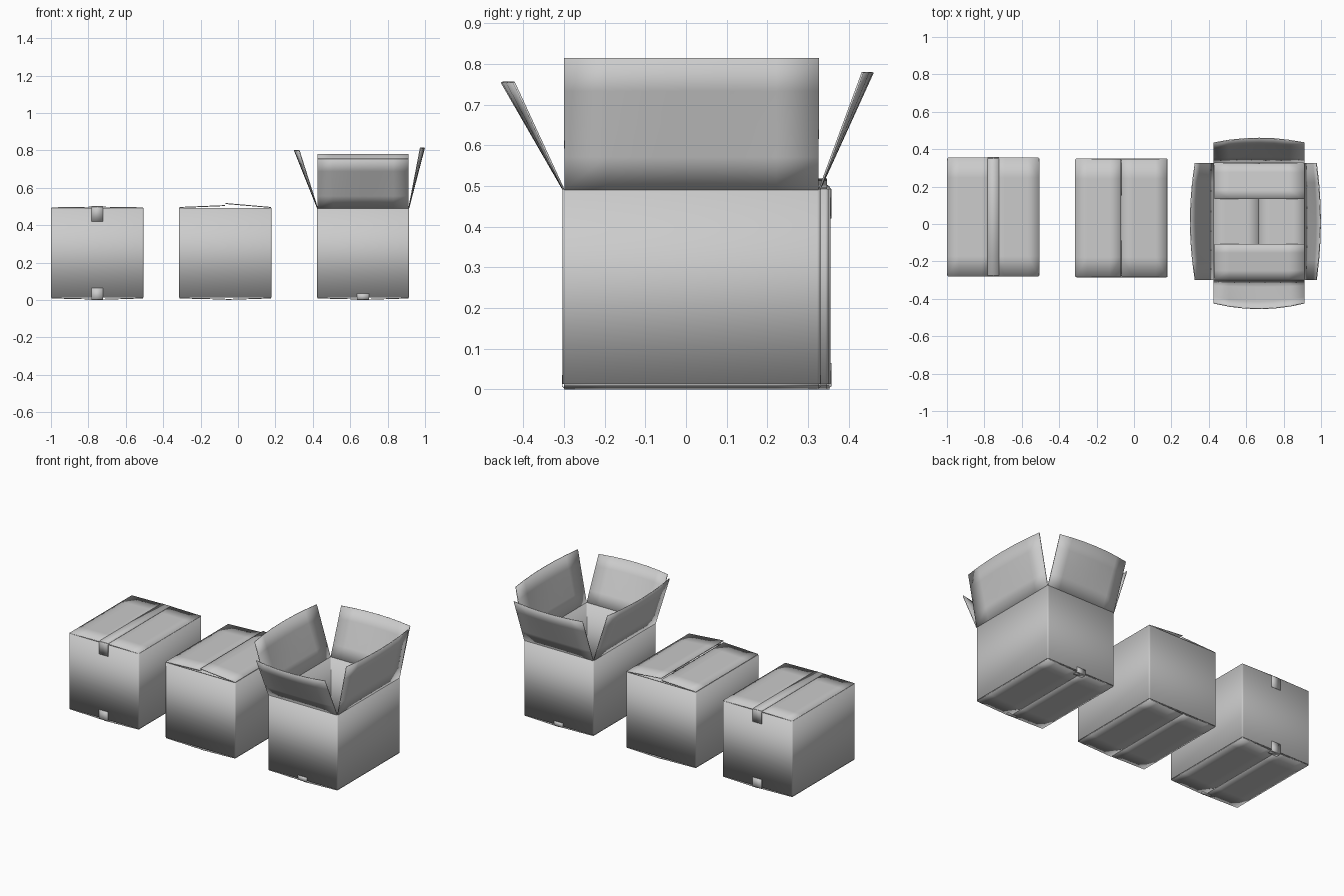
import bpy
import bmesh
from math import radians
from mathutils import Vector

cube = bpy.data.objects.get("Cube")
if cube:
    bpy.data.objects.remove(cube, do_unlink=True)


def make_material(name, rgb):
    mat = bpy.data.materials.new(name)
    mat.use_nodes = True
    mat.diffuse_color = (*rgb, 1)
    mat.node_tree.nodes["Principled BSDF"].inputs["Base Color"].default_value = (*rgb, 1)
    return mat


CARD = make_material("grey cardboard", (0.6, 0.6, 0.6))
THICK = 0.005
BASE, RIM = 0.014, 0.493


def finish(name, bm, thickness, offset=0):
    """Turn a sheet into a smooth shaded board of the given thickness."""
    mesh = bpy.data.meshes.new(name)
    bm.to_mesh(mesh)
    bm.free()
    obj = bpy.data.objects.new(name, mesh)
    bpy.context.collection.objects.link(obj)
    mesh.materials.append(CARD)
    mod = obj.modifiers.new("board", 'SOLIDIFY')
    mod.thickness, mod.offset = thickness, offset
    bpy.ops.object.select_all(action='DESELECT')
    obj.select_set(True)
    bpy.context.view_layer.objects.active = obj
    bpy.ops.object.shade_smooth_by_angle(angle=radians(40))


def sheet(name, rows, thickness=THICK):
    """Join rows of points into one sheet."""
    bm = bmesh.new()
    grid = [[bm.verts.new(p) for p in row] for row in rows]
    for r0, r1 in zip(grid, grid[1:]):
        for i in range(len(r0) - 1):
            bm.faces.new((r0[i], r0[i + 1], r1[i + 1], r1[i]))
    finish(name, bm, thickness)


def flap(name, a, b, reach, bow=(0, 0, 0), steps=4):
    """Flap hinged along a-b, its free edge bowed out in the middle."""
    a, b, reach, bow = map(Vector, (a, b, reach, bow))
    rows = []
    for j in range(steps + 1):
        v = j / steps
        rows.append([a.lerp(b, u / 6) + reach * v + bow * v * (1 - (u / 3 - 1) ** 2)
                     for u in range(7)])
    sheet(name, rows)


def walls(name, x0, x1, y0, y1):
    """Four walls with rounded upright corners."""
    bm = bmesh.new()
    bmesh.ops.create_cube(bm, size=1)
    for v in bm.verts:
        v.co = ((x0 + x1) / 2 + v.co.x * (x1 - x0),
                (y0 + y1) / 2 + v.co.y * (y1 - y0),
                RIM if v.co.z > 0 else BASE)
    bm.normal_update()
    bmesh.ops.delete(bm, geom=[f for f in bm.faces if abs(f.normal.z) > 0.9],
                     context='FACES_ONLY')
    upright = [e for e in bm.edges if abs(e.verts[0].co.z - e.verts[1].co.z) > 0.1]
    bmesh.ops.bevel(bm, geom=upright, offset=0.008, segments=3, profile=0.5,
                    affect='EDGES')
    finish(name, bm, THICK, -1)


def tape(name, x, path):
    """Ribbon following a path of (y, z) points."""
    sheet(name, [[(x - 0.032, y, z), (x + 0.032, y, z)] for y, z in path], 0.002)


def cross_flaps(name, x0, x1, y0, y1, z, rise):
    """Short inner flaps on the front and back ends."""
    for end, y, d in (("front", y0 + 0.007, 0.19), ("back", y1 - 0.007, -0.19)):
        flap(f"{name}_{end}", (x0 + 0.007, y, z), (x1 - 0.007, y, z), (0, d, rise))


def long_flaps(name, x0, x1, y0, y1, z, rises):
    """Outer flaps meeting at the middle seam."""
    half = (x1 - x0) / 2 - 0.004
    for side, x, d, rise in (("right", x0 + 0.003, half, rises[0]),
                             ("left", x1 - 0.003, -half, rises[1])):
        flap(f"{name}_{side}", (x, y0 + 0.003, z), (x, y1 - 0.003, z), (d, 0, rise))


def box(name, x0, x1, y0, y1, tab):
    """Walls, floor and floor tape shared by every box."""
    walls(f"{name}_walls", x0, x1, y0, y1)
    cross_flaps(f"{name}_floor_inner_flap", x0, x1, y0, y1, BASE + 0.004, 0.022)
    long_flaps(f"{name}_floor_flap", x0, x1, y0, y1, 0.011, (-0.006, -0.008))
    for end, y, d in (("front", y0, 1), ("back", y1, -1)):
        if tab:
            out = y - d * 0.001
            tape(f"{name}_floor_tape_{end}", (x0 + x1) / 2,
                 [(out, tab), (out, 0.008), (y + d * 0.008, 0.001), (y + d * 0.03, 0.001)])


# Sealed box with tape over the lid
sealed = (-1.0, -0.505, -0.28, 0.355)
box("sealed_box", *sealed, 0.065)
cross_flaps("sealed_lid_inner_flap", *sealed, RIM - 0.007, -0.004)
long_flaps("sealed_lid_flap", *sealed, RIM, (0.004, 0.004))
lo, hi, top = sealed[2] - 0.001, sealed[3] + 0.001, 0.501
tape("sealed_lid_tape", -0.7525, [(lo, 0.42), (lo, 0.492), (lo + 0.008, top),
                                  (hi - 0.008, top), (hi, 0.492), (hi, 0.42)])

# Closed box with loose lid flaps
loose = (-0.315, 0.18, -0.285, 0.35)
box("loose_box", *loose, 0)
cross_flaps("loose_lid_inner_flap", *loose, RIM - 0.007, -0.004)
long_flaps("loose_lid_flap", *loose, RIM + 0.002, (0.010, 0.021))

# Open box with raised flaps
x0, x1, y0, y1 = opened = (0.423, 0.915, -0.303, 0.33)
box("open_box", *opened, 0.035)
z = RIM - 0.002
flap("open_flap_front", (x0 + 0.003, y0 + 0.002, z), (x1 - 0.003, y0 + 0.002, z),
     (0, -0.122, 0.264), (0, -0.03, 0))
flap("open_flap_back", (x0 + 0.003, y1 - 0.002, z), (x1 - 0.003, y1 - 0.002, z),
     (0, 0.106, 0.288), (0, 0.025, 0))
flap("open_flap_right", (x0 + 0.002, y0 + 0.004, z), (x0 + 0.002, y1 - 0.004, z),
     (-0.098, 0, 0.31), (-0.026, 0, 0))
flap("open_flap_left", (x1 - 0.002, y0 + 0.004, z), (x1 - 0.002, y1 - 0.004, z),
     (0.062, 0, 0.323), (0.022, 0, 0))
